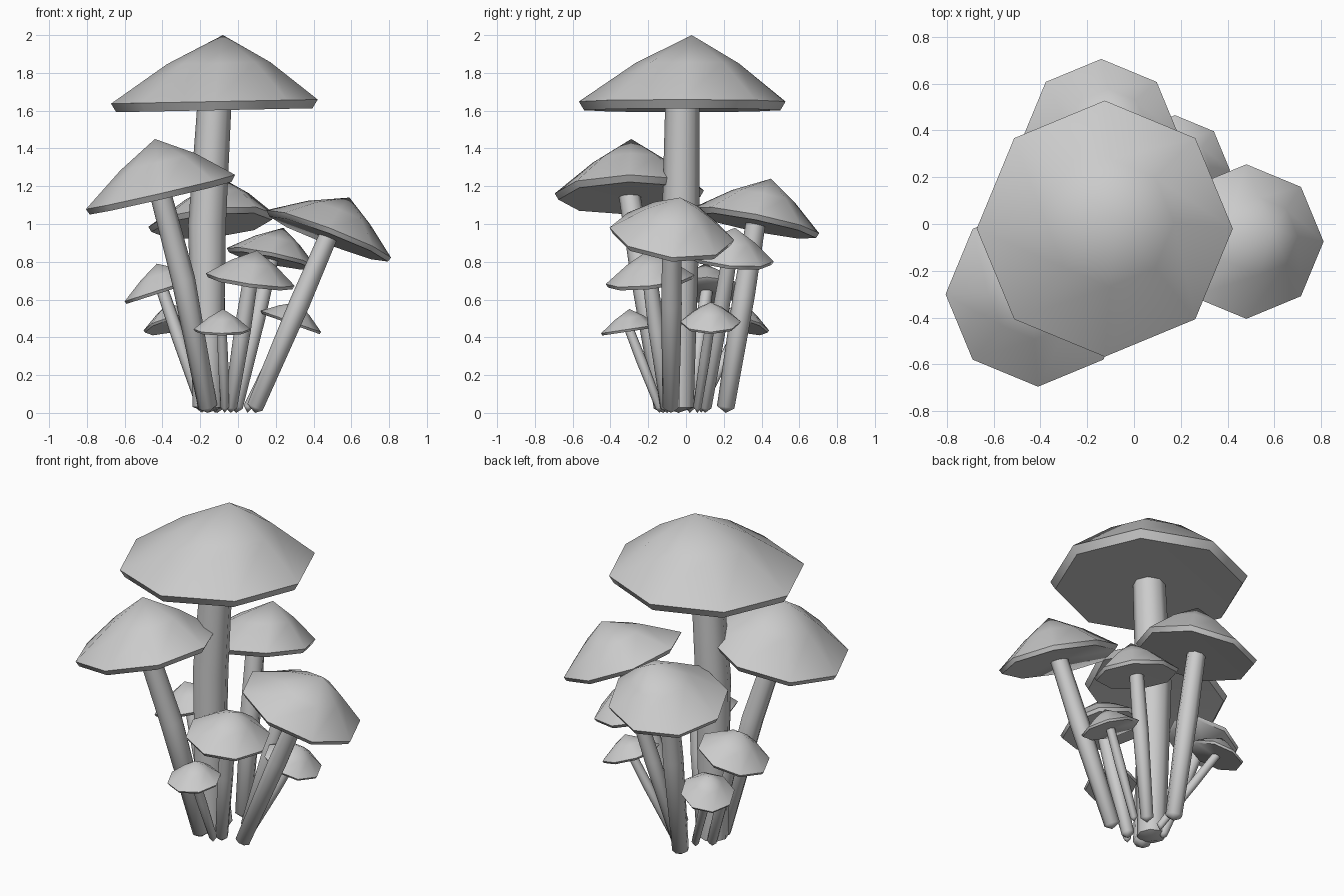
import bpy, bmesh, math
from mathutils import Vector

cube = bpy.data.objects.get("Cube")
if cube:
    bpy.data.objects.remove(cube, do_unlink=True)

SIDES = 8

grey = bpy.data.materials.new("plain grey")
grey.use_nodes = True
tone = (0.6, 0.6, 0.6, 1)
grey.diffuse_color = tone
grey.node_tree.nodes["Principled BSDF"].inputs["Base Color"].default_value = tone


def finish(bm, name, angle):
    bmesh.ops.recalc_face_normals(bm, faces=bm.faces)
    mesh = bpy.data.meshes.new(name)
    bm.to_mesh(mesh)
    bm.free()
    mesh.materials.append(grey)
    obj = bpy.data.objects.new(name, mesh)
    bpy.context.collection.objects.link(obj)
    bpy.ops.object.select_all(action='DESELECT')
    obj.select_set(True)
    bpy.context.view_layer.objects.active = obj
    bpy.ops.object.shade_smooth_by_angle(angle=math.radians(angle))


def bridge(bm, a, b):
    for i in range(SIDES):
        j = (i + 1) % SIDES
        bm.faces.new((a[i], a[j], b[j], b[i]))


def fan(bm, ring, tip):
    for i in range(SIDES):
        bm.faces.new((ring[i], ring[(i + 1) % SIDES], tip))


# Cap: faceted cone on a tilted octagonal rim, thin lip, flat underside
def make_cap(name, centre, radius, apex, tilt):
    bm = bmesh.new()
    c, top = Vector(centre), Vector(apex)
    drop = 0.06 * radius

    def ring(scale, lower):
        verts = []
        for i in range(SIDES):
            a = math.tau * i / SIDES
            d = Vector((math.cos(a), math.sin(a), 0)) * radius * scale
            d.z = tilt[0] * d.x + tilt[1] * d.y - lower
            verts.append(bm.verts.new(c + d))
        return verts

    lip, rim = ring(0.95, drop), ring(1, -drop * 0.4)
    shoulder = [bm.verts.new(v.co.lerp(top, 0.5) + Vector((0, 0, 0.05 * radius)))
                for v in rim]
    bridge(bm, lip, rim)
    bridge(bm, rim, shoulder)
    fan(bm, shoulder, bm.verts.new(top))
    fan(bm, lip, bm.verts.new(c - Vector((0, 0, drop * 0.7))))
    finish(bm, name, 50)


# Stem: tube swept along a slightly bowed path, with a blunt pointed root
def make_stem(name, foot, head, radius, bow):
    bm = bmesh.new()
    a, b = Vector(foot), Vector(head)
    mid = a.lerp(b, 0.6) + Vector((bow, 0, 0))
    turn = Vector((0, 0, 1)).rotation_difference(b - a)
    rings = []
    for p, r in ((a, 0.85), (mid, 1.05), (b, 0.95)):
        rings.append([bm.verts.new(p + turn @ Vector((
            math.cos(math.tau * i / SIDES), math.sin(math.tau * i / SIDES), 0)) * radius * r)
            for i in range(SIDES)])
    bridge(bm, rings[0], rings[1])
    bridge(bm, rings[1], rings[2])
    fan(bm, rings[0], bm.verts.new((a.x, a.y, 0)))
    bm.faces.new(rings[2])
    finish(bm, name, 60)


# name, cap centre, cap radius, apex, rim tilt, stem foot, stem radius, bow
mushrooms = (
    ("main", (-.125, -.02, 1.635), .547, (-.08, .03, 2), (.02, 0), (-.16, -.04, .03), .095, -.025),
    ("front_right", (-.41, -.3, 1.16), .395, (-.44, -.29, 1.45), (.23, .02), (-.16, -.12, .03), .06, .02),
    ("left", (.48, -.075, .94), .33, (.59, -.03, 1.14), (-.38, -.1), (.09, -.08, .03), .052, 0),
    ("back", (-.14, .37, 1.01), .335, (-.08, .45, 1.24), (.1, -.2), (-.11, .21, .03), .055, 0),
    ("back_left", (.175, .23, .82), .235, (.24, .26, .98), (-.2, -.1), (-.01, .1, .03), .042, 0),
    ("front", (.065, -.19, .7), .235, (.1, -.2, .86), (-.14, .1), (-.04, -.1, .03), .042, 0),
    ("right", (-.4, .11, .65), .2, (-.43, .1, .79), (.32, 0), (-.19, .02, .03), .034, 0),
    ("small_front", (-.085, -.3, .44), .15, (-.08, -.3, .55), (0, .15), (-.07, -.14, .03), .026, 0),
    ("small_left", (.28, .13, .48), .16, (.32, .13, .585), (-.35, 0), (.05, .06, .03), .026, 0),
    ("small_back", (-.35, .29, .47), .15, (-.37, .31, .58), (.25, -.25), (-.12, .08, .03), .026, 0),
)

for name, centre, radius, apex, tilt, foot, thick, bow in mushrooms:
    make_cap(name + "_cap", centre, radius, apex, tilt)
    make_stem(name + "_stem", foot, centre, thick, bow)
